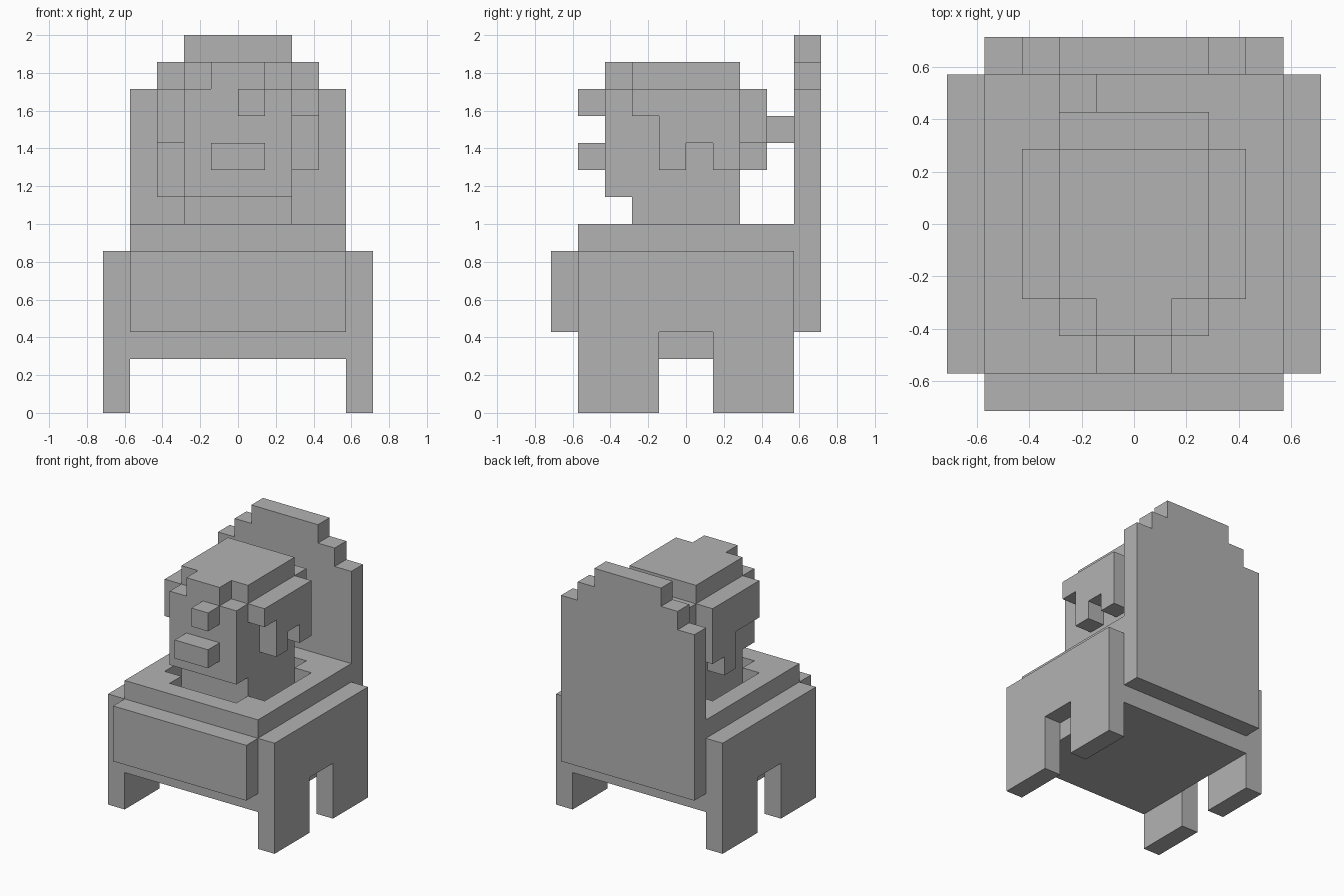
import bpy
import bmesh
from mathutils import Vector

cube = bpy.data.objects.get("Cube")
if cube:
    bpy.data.objects.remove(cube, do_unlink=True)

U = 1 / 7  # one block; the model is fourteen blocks tall

grey = bpy.data.materials.new("plain grey")
grey.use_nodes = True
colour = (0.45, 0.45, 0.45, 1)
grey.diffuse_color = colour
grey.node_tree.nodes["Principled BSDF"].inputs["Base Color"].default_value = colour


def prism(name, outline, axis, lo, hi):
    """Extrude an outline of block coordinates along an axis from lo to hi."""
    def place(p, depth):
        co = list(p)
        co.insert("xyz".index(axis), depth)
        return Vector(co) * U

    bm = bmesh.new()
    face = bm.faces.new([bm.verts.new(place(p, lo)) for p in outline])
    ext = bmesh.ops.extrude_face_region(bm, geom=[face])
    verts = [v for v in ext["geom"] if isinstance(v, bmesh.types.BMVert)]
    bmesh.ops.translate(bm, verts=verts, vec=place((0, 0), hi - lo))
    bmesh.ops.recalc_face_normals(bm, faces=bm.faces)
    mesh = bpy.data.meshes.new(name)
    bm.to_mesh(mesh)
    bm.free()
    mesh.materials.append(grey)
    obj = bpy.data.objects.new(name, mesh)
    bpy.context.collection.objects.link(obj)
    return obj


def box(name, x, y, z):
    outline = [(x[0], y[0]), (x[1], y[0]), (x[1], y[1]), (x[0], y[1])]
    return prism(name, outline, "z", *z)


# Chair base, with a raised rim around a cross-shaped well
box("seat_base", (-4, 4), (-4, 4), (2, 6))
rim = prism("seat_rim", [(3, 0), (4, 0), (4, 4), (0, 4), (0, 3), (2, 3), (2, 2), (3, 2)],
            "z", 6, 7)
mirror = rim.modifiers.new("mirror", "MIRROR")
mirror.use_axis = (True, True, False)

# Side panels with two legs each
side = [(-4, 0), (-1, 0), (-1, 3), (1, 3), (1, 0), (4, 0), (4, 6), (-4, 6)]
prism("left_side_panel", side, "x", 4, 5)
prism("right_side_panel", side, "x", -5, -4)

# Front panel and stepped backrest
box("front_panel", (-4, 4), (-5, -4), (3, 6))
half = [(4, 3), (4, 12), (3, 12), (3, 13), (2, 13), (2, 14)]
prism("backrest", half + [(-x, z) for x, z in reversed(half)], "y", 4, 5)

# Figure: neck and head
box("neck", (-2, 2), (-2, 2), (6, 8))
box("head", (-2, 2), (-3, 2), (8, 12))
crown = [(1, -3), (1, -2), (2, -2), (2, 2)]
prism("crown", crown + [(-x, y) for x, y in reversed(crown)], "z", 12, 13)

# Face details
box("nose", (0, 1), (-4, -3), (11, 12))
box("mouth", (-1, 1), (-4, -3), (9, 10))

# Hair on the sides and back of the head
prism("left_hair", [(-2, 12), (-2, 11), (-1, 11), (-1, 9), (0, 9), (0, 10),
                    (1, 10), (1, 9), (2, 9), (2, 12)], "x", 2, 3)
prism("right_hair", [(-2, 12), (-2, 10), (0, 10), (0, 8), (1, 8), (1, 9),
                     (2, 9), (2, 12)], "x", -3, -2)
prism("back_hair", [(-2, 12), (-2, 9), (1, 9), (1, 10), (2, 10), (2, 12)], "y", 2, 3)
box("hair_tuft", (-2, -1), (3, 4), (10, 11))
